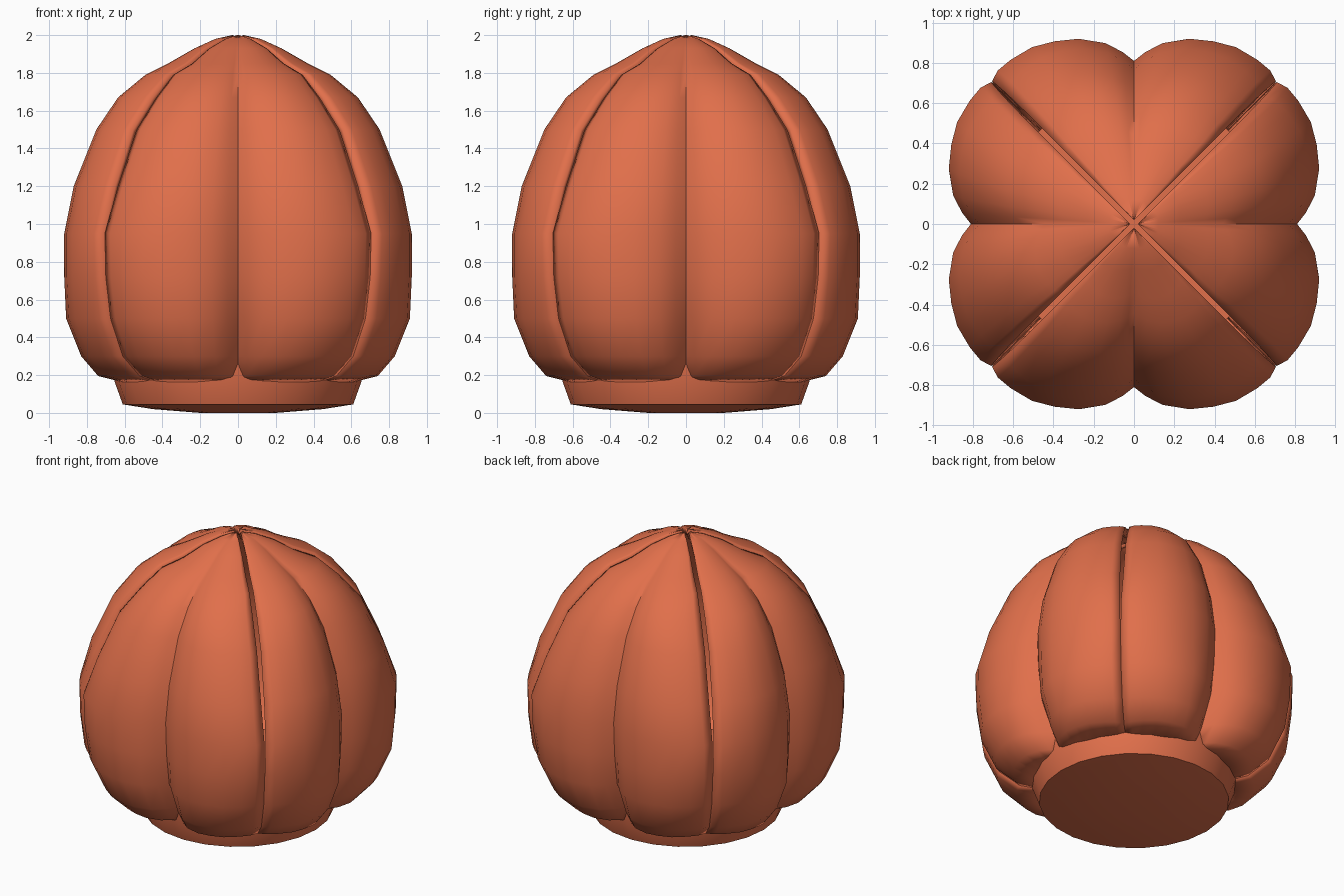
import bpy, bmesh, math

if "Cube" in bpy.data.objects:
    bpy.data.objects.remove(bpy.data.objects["Cube"])

mat = bpy.data.materials.new("orange_peel")
mat.diffuse_color = (0.75, 0.16, 0.07, 1)
mat.use_nodes = True
mat.node_tree.nodes["Principled BSDF"].inputs["Base Color"].default_value = mat.diffuse_color

# petal rings: height, corner half-width, lobe depth, groove depth
RINGS = [(0.16, .42, .60, .58), (0.195, .52, .74, .62), (0.3, .61, .83, .68),
         (0.5, .675, .91, .77), (0.72, .70, .92, .80), (0.95, .71, .92, .81),
         (1.2, .65, .87, .77), (1.5, .555, .75, .67), (1.67, .45, .635, .56),
         (1.79, .36, .49, .44), (1.85, .26, .37, .34), (1.93, .17, .23, .22),
         (1.98, .085, .12, .12), (2.0, .025, .03, .03)]
# half section: fraction of width, blend groove->lobe, blend lobe->corner
COLS = [(0, 0, 0), (.08, .4, 0), (.2, .8, 0), (.39, 1, 0), (.56, 1, .06),
        (.72, 1, .2), (.87, 1, .5), (.96, 1, .75), (1, 1, 1)]


def finish(name, bm, thickness=0):
    bmesh.ops.recalc_face_normals(bm, faces=bm.faces)
    me = bpy.data.meshes.new(name)
    bm.to_mesh(me)
    bm.free()
    me.materials.append(mat)
    ob = bpy.data.objects.new(name, me)
    bpy.context.collection.objects.link(ob)
    bpy.ops.object.select_all(action='DESELECT')
    ob.select_set(True)
    bpy.context.view_layer.objects.active = ob
    bpy.ops.object.shade_smooth_by_angle(angle=math.radians(50))
    if thickness:
        m = ob.modifiers.new("thickness", 'SOLIDIFY')
        m.thickness = thickness
        m.offset = -1
    return ob


def skin(bm, rows, closed=False):
    for a, b in zip(rows, rows[1:]):
        n = len(a)
        for i in range(n if closed else n - 1):
            j = (i + 1) % n
            bm.faces.new((a[i], a[j], b[j], b[i]))


# four two-lobed petals, parted by tapering diagonal slits
for k, name in enumerate(("front", "right", "back", "left")):
    turn = k * math.pi / 2
    c, s = math.cos(turn), math.sin(turn)
    bm = bmesh.new()
    rows = []
    for z, w, lobe, groove in RINGS:
        gap = min(.018, max(0, (z - .8) * .035))
        row = []
        for side, cols in ((-1, COLS[:0:-1]), (1, COLS)):
            for f, g, e in cols:
                x = side * f * (w - gap)
                y = -(groove + (lobe - groove) * g) * (1 - e) - w * e
                row.append(bm.verts.new((x * c - y * s, x * s + y * c, z)))
        rows.append(row)
    skin(bm, rows)
    bm.normal_update()
    finish(name + "_petal", bm, .05)

# round base cup
bm = bmesh.new()
rows = []
for r, z in ((.2, 0), (.45, .02), (.61, .045), (.655, .17), (.66, .3)):
    rows.append([bm.verts.new((r * math.cos(i * math.pi / 12),
                               r * math.sin(i * math.pi / 12), z)) for i in range(24)])
bm.faces.new(rows[0])
bm.faces.new(rows[-1])
skin(bm, rows, True)
finish("base", bm)
